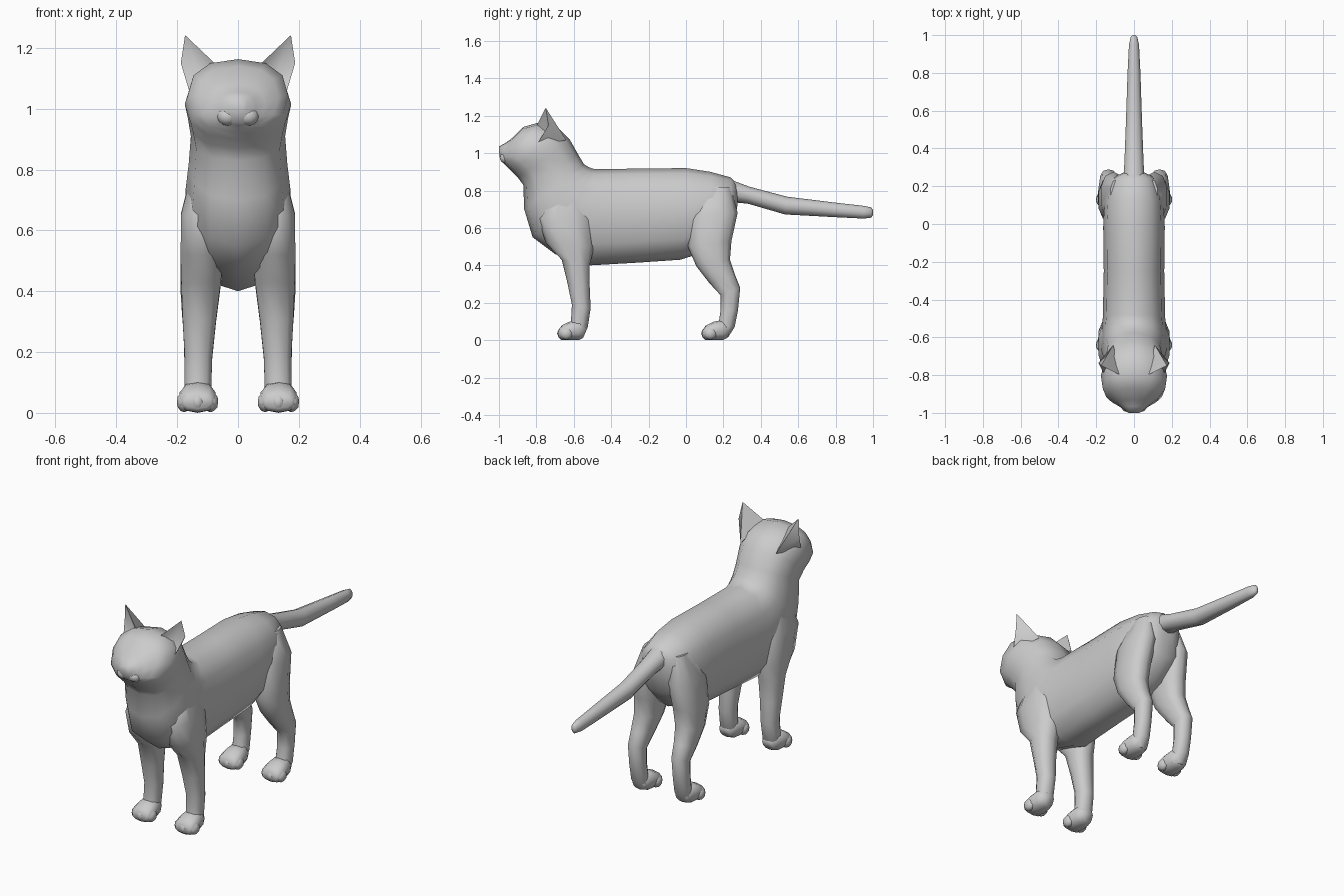
import bpy, bmesh
from math import sin, cos, pi, copysign, radians
from mathutils import Vector

cube = bpy.data.objects.get("Cube")
if cube:
    bpy.data.objects.remove(cube)

grey = bpy.data.materials.new("soft grey")
grey.use_nodes = True
grey.diffuse_color = (0.6, 0.6, 0.6, 1)
grey.node_tree.nodes["Principled BSDF"].inputs["Base Color"].default_value = (0.6, 0.6, 0.6, 1)


def finish(name, bm, angle=70):
    bmesh.ops.recalc_face_normals(bm, faces=bm.faces)
    mesh = bpy.data.meshes.new(name)
    bm.to_mesh(mesh)
    bm.free()
    obj = bpy.data.objects.new(name, mesh)
    bpy.context.collection.objects.link(obj)
    mesh.materials.append(grey)
    bpy.ops.object.select_all(action="DESELECT")
    obj.select_set(True)
    bpy.context.view_layer.objects.active = obj
    bpy.ops.object.shade_smooth_by_angle(angle=radians(angle))
    return obj


def soft(v, power):
    return copysign(abs(v) ** power, v)


def loft(name, sections, sides=12, power=0.85, side=1):
    """Each section: two opposite points (y, z), half width, x centre."""
    bm = bmesh.new()
    rings = []
    for ya, za, yb, zb, width, cx in sections:
        a, b = Vector((side * cx, ya, za)), Vector((side * cx, yb, zb))
        mid, half = (a + b) / 2, (a - b) / 2
        ring = []
        for i in range(sides):
            t = 2 * pi * i / sides
            p = mid + half * soft(cos(t), power)
            p.x += width * soft(sin(t), power)
            ring.append(bm.verts.new(p))
        rings.append(ring)
    for r, s in zip(rings, rings[1:]):
        for i in range(sides):
            j = (i + 1) % sides
            bm.faces.new((r[i], r[j], s[j], s[i]))
    bm.faces.new(rings[0])
    bm.faces.new(rings[-1])
    return finish(name, bm)


def blob(name, centre, size):
    bm = bmesh.new()
    bmesh.ops.create_icosphere(bm, subdivisions=2, radius=1)
    for v in bm.verts:
        v.co = Vector(centre) + Vector(c * s for c, s in zip(v.co, size))
    return finish(name, bm)


# Trunk, neck and head in one continuous skin
loft("body_and_head", [
    (.275, .83, .275, .72, .05, 0),
    (.24, .87, .25, .60, .115, 0),
    (.13, .90, .16, .49, .155, 0),
    (0, .92, -.03, .43, .163, 0),
    (-.25, .917, -.25, .415, .16, 0),
    (-.48, .915, -.51, .40, .165, 0),
    (-.50, .917, -.70, .46, .172, 0),
    (-.52, .925, -.82, .55, .172, 0),
    (-.545, .94, -.865, .70, .162, 0),
    (-.575, .99, -.87, .83, .155, 0),
    (-.62, 1.07, -.90, .87, .165, 0),
    (-.68, 1.13, -.93, .90, .175, 0),
    (-.79, 1.163, -.955, .925, .165, 0),
    (-.87, 1.14, -.965, .935, .132, 0),
    (-.93, 1.08, -.975, .945, .09, 0),
    (-.965, 1.055, -.988, .955, .06, 0),
    (-1.0, 1.035, -.998, .985, .032, 0)])

# Tail
loft("tail", [
    (.18, .88, .22, .74, .06, 0),
    (.34, .82, .33, .73, .053, 0),
    (.54, .767, .53, .672, .045, 0),
    (.80, .735, .79, .658, .036, 0),
    (.95, .718, .95, .65, .028, 0),
    (.99, .71, .99, .655, .018, 0),
    (1.0, .695, 1.0, .67, .008, 0)], sides=10, power=1)


def paw(name, front, side):
    cx = .133
    loft(name, [
        (front + .16, .07, front + .135, .012, .035, cx),
        (front + .12, .11, front + .11, 0, .054, cx),
        (front + .06, .098, front + .06, 0, .062, cx),
        (front + .02, .078, front + .018, .002, .06, cx),
        (front + .004, .055, front + .004, .015, .045, cx)], sides=10, side=side)
    for k, dx in enumerate((-.043, 0, .043)):
        blob(f"{name}_toe_{k + 1}", (side * (cx + dx), front + .032 + abs(dx) * .3, .036),
             (.026, .036, .034))


for side, label in ((1, "left"), (-1, "right")):
    # Front leg with shoulder
    loft(f"{label}_front_leg", [
        (-.72, .80, -.56, .82, .045, .105),
        (-.79, .65, -.50, .66, .075, .115),
        (-.75, .52, -.49, .50, .074, .118),
        (-.665, .43, -.515, .40, .067, .122),
        (-.635, .31, -.515, .29, .057, .127),
        (-.61, .19, -.51, .17, .047, .13),
        (-.615, .10, -.525, .07, .046, .132),
        (-.62, .03, -.555, .02, .04, .132)], sides=10, side=side)
    paw(f"{label}_front_paw", -.685, side)

    # Hind leg with thigh and hock
    loft(f"{label}_hind_leg", [
        (.08, .82, .24, .82, .04, .085),
        (.02, .67, .276, .68, .07, .108),
        (.01, .50, .243, .53, .071, .12),
        (.055, .395, .235, .43, .064, .128),
        (.125, .305, .262, .35, .053, .133),
        (.185, .24, .29, .28, .045, .135),
        (.185, .16, .278, .16, .043, .135),
        (.175, .09, .26, .07, .044, .134),
        (.16, .03, .225, .015, .04, .132)], sides=10, side=side)
    paw(f"{label}_hind_paw", .085, side)

    # Ear: cupped in front, ridged behind
    bm = bmesh.new()
    inner, outer, back, tip, bulge, cup = [bm.verts.new((side * x, y, z)) for x, y, z in (
        (.072, -.80, 1.145), (.155, -.80, 1.04), (.11, -.64, 1.07),
        (.174, -.75, 1.242), (.188, -.735, 1.15), (.125, -.745, 1.11))]
    for face in ((tip, inner, cup), (tip, cup, bulge), (bulge, cup, outer),
                 (tip, back, inner), (tip, bulge, back), (bulge, outer, back),
                 (inner, back, outer), (inner, outer, cup)):
        bm.faces.new(face)
    finish(f"{label}_ear", bm, 50)

    # Whisker pad
    blob(f"{label}_whisker_pad", (side * .034, -.962, .975), (.036, .034, .032))
